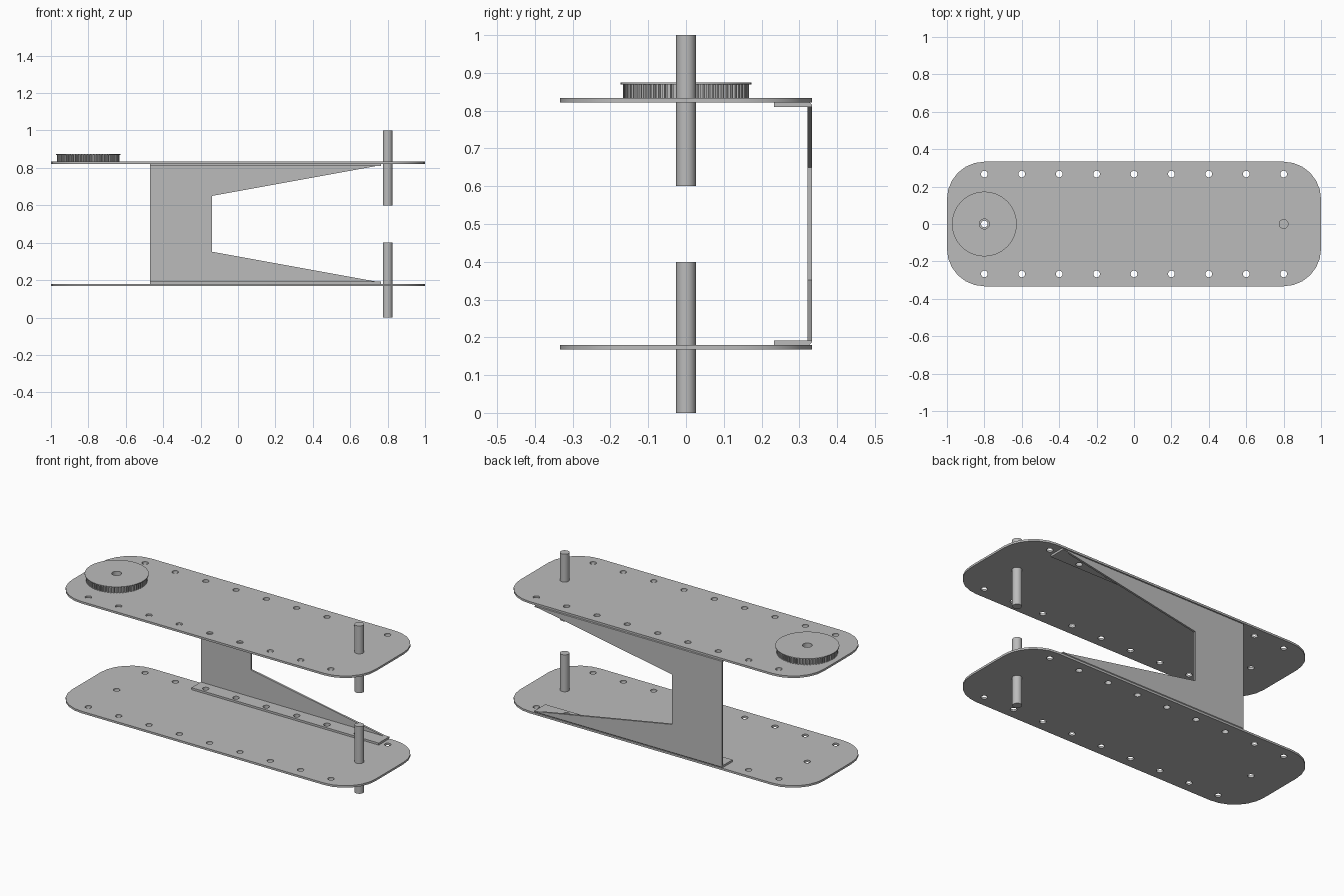
import bpy, bmesh, math

cube = bpy.data.objects.get("Cube")
if cube:
    bpy.data.objects.remove(cube, do_unlink=True)

grey = bpy.data.materials.new("metal grey")
grey.use_nodes = True
grey.diffuse_color = (0.5, 0.5, 0.5, 1)
grey.node_tree.nodes["Principled BSDF"].inputs["Base Color"].default_value = (0.5, 0.5, 0.5, 1)

parts = []
PLACE = {"x": lambda u, v, w: (w, u, v),
         "y": lambda u, v, w: (u, w, v),
         "z": lambda u, v, w: (u, v, w)}


def prism(name, loops, start, end, axis="z"):
    """Fill an outline (first loop) with holes (other loops) and extrude it along an axis."""
    place = PLACE[axis]
    bm = bmesh.new()
    edges = []
    for loop in loops:
        vs = [bm.verts.new(place(u, v, start)) for u, v in loop]
        edges += [bm.edges.new((vs[i - 1], vs[i])) for i in range(len(vs))]
    bmesh.ops.triangle_fill(bm, edges=edges, use_beauty=True)
    out = bmesh.ops.extrude_face_region(bm, geom=bm.faces[:])
    moved = [g for g in out["geom"] if isinstance(g, bmesh.types.BMVert)]
    bmesh.ops.translate(bm, verts=moved, vec=place(0, 0, end - start))
    bmesh.ops.recalc_face_normals(bm, faces=bm.faces[:])
    mesh = bpy.data.meshes.new(name)
    bm.to_mesh(mesh)
    bm.free()
    mesh.materials.append(grey)
    obj = bpy.data.objects.new(name, mesh)
    bpy.context.collection.objects.link(obj)
    parts.append(obj)
    return obj


def circle(x, y, r, n=24):
    return [(x + r * math.cos(math.tau * i / n), y + r * math.sin(math.tau * i / n))
            for i in range(n)]


def rounded_rect(hx, hy, r, n=6):
    pts = []
    for q, (sx, sy) in enumerate([(1, 1), (-1, 1), (-1, -1), (1, -1)]):
        for i in range(n + 1):
            a = math.pi / 2 * (q + i / n)
            pts.append((sx * (hx - r) + r * math.cos(a), sy * (hy - r) + r * math.sin(a)))
    return pts


# Drilled plates
HOLE, ROW = 0.018, 0.267
columns = [-0.8 + 0.2 * i for i in range(9)]
plate = [rounded_rect(1, 0.333, 0.2), circle(-0.8, 0, HOLE, 16)]
plate += [circle(x, y, HOLE, 16) for x in columns for y in (-ROW, ROW)]
prism("lower_plate", plate, 0.168, 0.18)
prism("upper_plate", plate, 0.822, 0.834)

# Shafts
prism("lower_shaft", [circle(0.8, 0, 0.026)], 0, 0.4)
prism("upper_shaft", [circle(0.8, 0, 0.026)], 0.6, 1)

# Toothed pulley with a thin rim on top
TEETH = 64
toothed = []
for i in range(TEETH):
    for step, r in ((0, 0.167), (0.45, 0.167), (0.55, 0.158), (0.9, 0.158)):
        a = math.tau * (i + step) / TEETH
        toothed.append((-0.8 + r * math.cos(a), r * math.sin(a)))
bore = circle(-0.8, 0, 0.027)
prism("pulley_teeth", [toothed, bore], 0.834, 0.869)
prism("pulley_rim", [circle(-0.8, 0, 0.173, 64), bore], 0.869, 0.874)

# Bracket: tapered back wall, bends and drilled flanges
LEFT, RIGHT = -0.47, 0.765
wall = [(LEFT, 0.192), (0.74, 0.192), (-0.14, 0.352),
        (-0.14, 0.65), (0.74, 0.81), (LEFT, 0.81)]
prism("bracket_wall", [wall], 0.321, 0.333, "y")
flange = [[(LEFT, 0.233), (RIGHT, 0.233), (RIGHT, 0.321), (LEFT, 0.321)]]
flange += [circle(x, ROW, HOLE, 16) for x in columns if LEFT < x < RIGHT]
bend = [(0.321, 0.18), (0.327, 0.18), (0.333, 0.186), (0.333, 0.192), (0.321, 0.192)]
for side, low in (("lower", True), ("upper", False)):
    z0 = 0.18 if low else 0.81
    prism(side + "_bracket_flange", flange, z0, z0 + 0.012)
    section = [(y, z if low else 1.002 - z) for y, z in bend]
    prism(side + "_bracket_bend", [section], LEFT, RIGHT, "x")

# Smooth the round walls, keep edges sharp
bpy.ops.object.select_all(action="DESELECT")
for obj in parts:
    obj.select_set(True)
bpy.context.view_layer.objects.active = parts[0]
bpy.ops.object.shade_smooth_by_angle()
